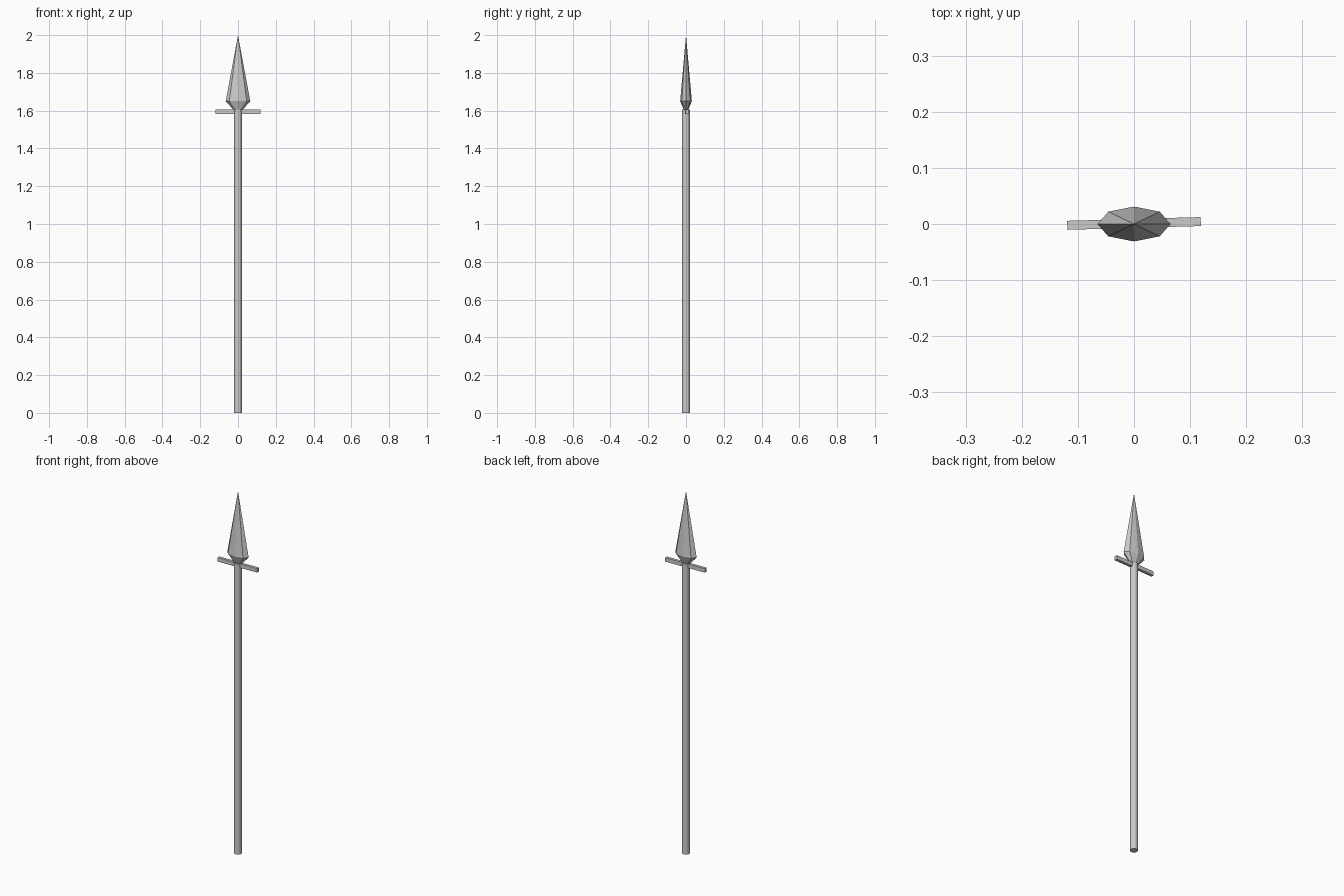
import bpy, bmesh, math

if "Cube" in bpy.data.objects:
    bpy.data.objects.remove(bpy.data.objects["Cube"])


def ring_loft(name, sides, rings):
    """Loft elliptical rings (z, rx, ry); a zero radius closes to a point."""
    bm = bmesh.new()
    loops = []
    for z, rx, ry in rings:
        if rx == 0:
            loops.append([bm.verts.new((0, 0, z))] * sides)
        else:
            loops.append([bm.verts.new((rx * math.cos(2 * math.pi * i / sides),
                                        ry * math.sin(2 * math.pi * i / sides), z))
                          for i in range(sides)])
    for a, b in zip(loops, loops[1:]):
        for i in range(sides):
            j = (i + 1) % sides
            quad = [a[i], a[j], b[j], b[i]]
            bm.faces.new(list(dict.fromkeys(quad)))
    for loop in (loops[0], loops[-1]):
        if len(set(loop)) == sides:
            bm.faces.new(loop)
    bmesh.ops.recalc_face_normals(bm, faces=bm.faces[:])
    mesh = bpy.data.meshes.new(name)
    bm.to_mesh(mesh)
    bm.free()
    obj = bpy.data.objects.new(name, mesh)
    bpy.context.collection.objects.link(obj)
    return obj


# Shaft
ring_loft("shaft", 12, [(0, 0.02, 0.02), (1.605, 0.02, 0.02)])

# Faceted, flattened spear head
ring_loft("spear_head", 8, [(1.6, 0.02, 0.01), (1.65, 0.065, 0.031), (2.0, 0, 0)])

# Crossbar, turned very slightly
bpy.ops.mesh.primitive_cube_add(size=1, location=(0, 0.001, 1.594),
                                rotation=(0, 0, math.radians(1.6)))
bar = bpy.context.object
bar.name = "crossbar"
bar.scale = (0.238, 0.016, 0.022)
